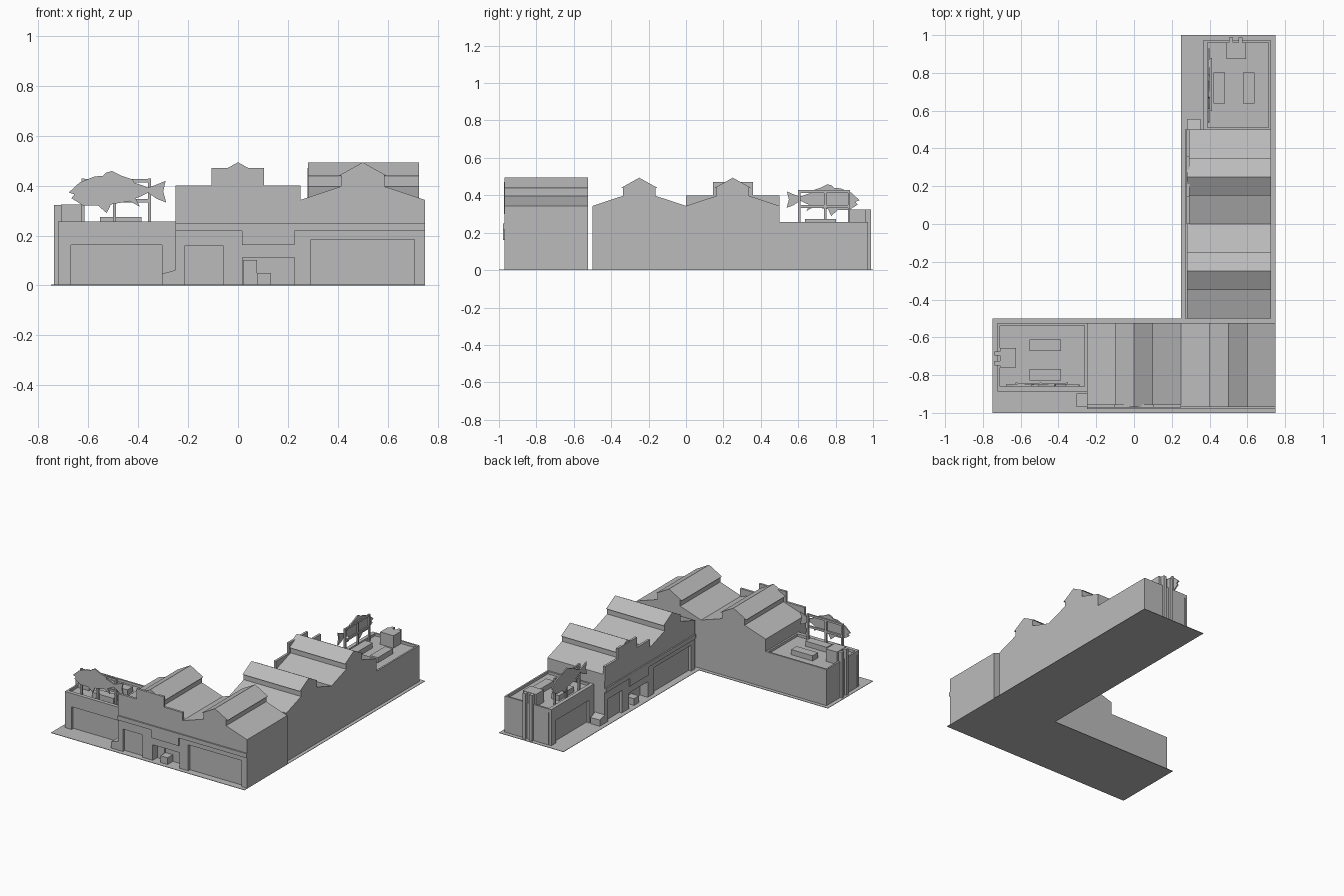
import bpy, bmesh, math
from mathutils import Matrix

grey = bpy.data.materials.new("warm_grey")
grey.diffuse_color = (0.5, 0.5, 0.5, 1)
B = 0.003  # top of the ground plate
# second wing is the first one turned by a quarter
TURN = Matrix.Translation((1.25, 0.25, 0)) @ Matrix.Rotation(-math.pi / 2, 4, 'Z')


def extrude(name, pts, a, b, axis='y', both=True):
    """Closed profile pushed from a to b along an axis, placed on both wings."""
    put = {'y': lambda p, d: (p[0], d, p[1]),
           'x': lambda p, d: (d, p[0], p[1]),
           'z': lambda p, d: (p[0], p[1], d)}[axis]
    bm = bmesh.new()
    lo = [bm.verts.new(put(p, a)) for p in pts]
    hi = [bm.verts.new(put(p, b)) for p in pts]
    bm.faces.new(lo)
    bm.faces.new(hi[::-1])
    n = len(pts)
    for i in range(n):
        j = (i + 1) % n
        bm.faces.new((lo[j], lo[i], hi[i], hi[j]))
    bmesh.ops.recalc_face_normals(bm, faces=bm.faces[:])
    me = bpy.data.meshes.new(name)
    bm.to_mesh(me)
    bm.free()
    me.materials.append(grey)
    ob = bpy.data.objects.new(name, me)
    bpy.context.collection.objects.link(ob)
    if both:
        twin = bpy.data.objects.new(name + "_side_wing", me)
        twin.matrix_world = TURN
        bpy.context.collection.objects.link(twin)


def box(name, x0, x1, y0, y1, z0, z1):
    extrude(name, [(x0, y0), (x1, y0), (x1, y1), (x0, y1)], z0, z1, 'z')


def notches(*openings):
    """Bottom edge from left to right, rising over each opening."""
    pts = []
    for x0, x1, z in openings:
        pts += [(x0, B), (x0, z), (x1, z), (x1, B)]
    return pts


# L-shaped ground plate
extrude("ground_plate", [(-0.75, -1), (0.75, -1), (0.75, 1), (0.25, 1), (0.25, -0.5), (-0.75, -0.5)],
        0, B, 'z', both=False)

# Hall with two gabled bays, each with a raised roof monitor
bay = [(0.25, 0.343), (0.087, 0.397), (0.087, 0.441), (0.1, 0.438), (0, 0.494),
       (-0.1, 0.438), (-0.087, 0.441), (-0.087, 0.397)]
roof = [(c + x, z) for c in (0.5, 0) for x, z in bay] + [(-0.25, 0.343)]
shop = (-0.213, -0.06, 0.16)
niche = (0.018, 0.227, 0.112)
garage = (0.293, 0.707, 0.185)
ends = [(-0.25, B)], [(0.75, B)]
extrude("hall", ends[0] + ends[1] + roof, -0.525, -0.91)
extrude("hall_inner_wall", ends[0] + notches(niche) + ends[1] + roof, -0.91, -0.95)
extrude("hall_facade", ends[0] + notches(shop, niche, garage) + ends[1] + roof, -0.95, -0.97)

# Stepped parapet on the first bay
extrude("stepped_parapet", [(-0.25, 0.3), (0.25, 0.3), (0.25, 0.4), (0.105, 0.4), (0.105, 0.472),
                            (-0.107, 0.472), (-0.107, 0.4), (-0.25, 0.4)], -0.956, -0.972)

# Fascia band that drops lower over the entrance
extrude("fascia_band", [(-0.25, 0.248), (-0.25, 0.218), (0.016, 0.218), (0.016, 0.162), (0.226, 0.162),
                        (0.226, 0.218), (0.75, 0.218), (0.75, 0.248)], -0.969, -0.979)

# Entrance door and counter inside the niche
box("entrance_door", 0.02, 0.076, -0.922, -0.905, B, 0.102)
box("entrance_counter", 0.076, 0.132, -0.968, -0.91, B, 0.05)

# Bin with a sloping lid against the hall end
extrude("bin", [(-0.305, B), (-0.25, B), (-0.25, 0.062), (-0.305, 0.047)], -0.97, -0.897)

# Low flat-roofed annex with a recessed bay
box("annex", -0.722, -0.25, -0.865, -0.525, B, 0.238)
extrude("annex_facade", [(-0.722, B)] + notches((-0.67, -0.305, 0.162)) +
        [(-0.25, B), (-0.25, 0.256), (-0.722, 0.256)], -0.87, -0.886)
box("annex_parapet_front", -0.722, -0.25, -0.874, -0.86, 0.23, 0.256)
box("annex_parapet_back", -0.722, -0.25, -0.537, -0.525, 0.23, 0.256)
box("annex_parapet_end", -0.722, -0.71, -0.874, -0.525, 0.23, 0.256)
box("annex_parapet_inner", -0.262, -0.25, -0.874, -0.525, 0.23, 0.256)

# Rooftop equipment and the ducts running up the end wall
for y in (-0.642, -0.798):
    box("roof_vent", -0.553, -0.387, y - 0.03, y + 0.03, 0.236, 0.274)
box("roof_unit", -0.71, -0.624, -0.76, -0.657, 0.236, 0.325)
for y in (-0.737, -0.686):
    box("wall_duct", -0.738, -0.708, y - 0.011, y + 0.011, B, 0.323)

# Fish-shaped sign on a post frame
for x in (-0.622, -0.495, -0.355):
    box("sign_post", x - 0.006, x + 0.006, -0.85, -0.838, 0.236, 0.428)
for z in (0.34, 0.42):
    box("sign_rail", -0.628, -0.349, -0.851, -0.841, z - 0.007, z + 0.007)
fish = [(-0.678, 0.373), (-0.635, 0.413), (-0.575, 0.437), (-0.542, 0.440), (-0.53, 0.452), (-0.506, 0.459),
        (-0.47, 0.441), (-0.422, 0.425), (-0.416, 0.412), (-0.385, 0.402), (-0.361, 0.392), (-0.325, 0.405),
        (-0.29, 0.42), (-0.3, 0.377), (-0.288, 0.333), (-0.325, 0.347), (-0.361, 0.372), (-0.39, 0.357),
        (-0.41, 0.349), (-0.394, 0.316), (-0.434, 0.338), (-0.51, 0.325), (-0.526, 0.29), (-0.562, 0.321),
        (-0.62, 0.32), (-0.668, 0.35), (-0.656, 0.365)]
extrude("fish_sign", fish, -0.85, -0.859)
